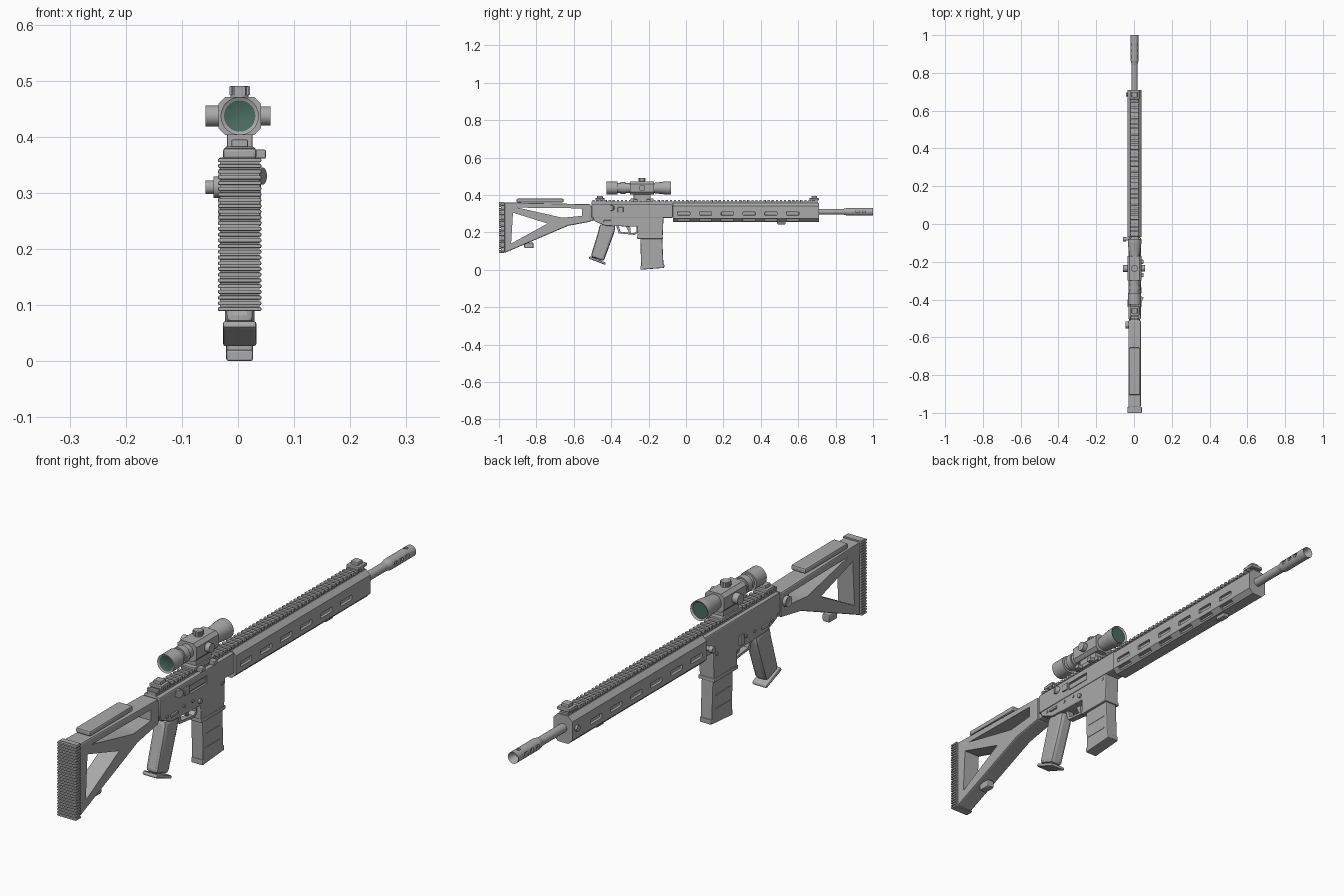
import bpy, bmesh, math
from mathutils import Matrix, Vector

if "Cube" in bpy.data.objects:
    bpy.data.objects.remove(bpy.data.objects["Cube"])


def material(name, *rgb):
    mat = bpy.data.materials.new(name)
    mat.use_nodes = True
    mat.diffuse_color = (*rgb, 1)
    mat.node_tree.nodes["Principled BSDF"].inputs["Base Color"].default_value = (*rgb, 1)
    return mat


GREY = material("matte grey", .4, .4, .4)
GREEN = material("lens green", .07, .15, .12)

# Shared directions and reference lines
OUT, BACK, UP = Vector((1, 0, 0)), Vector((0, 1, 0)), Vector((0, 0, 1))
CENTRE = OUT * .003
BORE = UP * .31
SIGHT_LINE = UP * .437
TURRET = SIGHT_LINE - BACK * .235
BODY = .033
SIDES = (-1, 1)


def smooth(obj):
    bpy.ops.object.select_all(action="DESELECT")
    obj.select_set(True)
    bpy.context.view_layer.objects.active = obj
    bpy.ops.object.shade_smooth_by_angle(angle=math.radians(35))


def make(name, bm, bevel=0):
    bmesh.ops.recalc_face_normals(bm, faces=bm.faces)
    bmesh.ops.translate(bm, vec=CENTRE, verts=bm.verts)
    mesh = bpy.data.meshes.new(name)
    bm.to_mesh(mesh)
    bm.free()
    mesh.materials.append(GREY)
    obj = bpy.data.objects.new(name, mesh)
    bpy.context.collection.objects.link(obj)
    smooth(obj)
    if bevel:
        mod = obj.modifiers.new("Bevel", "BEVEL")
        mod.width, mod.segments, mod.limit_method = bevel, 2, "ANGLE"
        bpy.ops.object.modifier_apply(modifier="Bevel")
        smooth(obj)
    return obj


def boxes(name, size, centres, bevel=0):
    """Equal boxes at several centres."""
    bm = bmesh.new()
    for centre in centres:
        place = Matrix.Translation(centre) @ Matrix.Diagonal((*size, 1))
        bmesh.ops.create_cube(bm, size=1, matrix=place)
    return make(name, bm, bevel)


def bar(name, size, centre, chamfer):
    """A box with its lengthwise edges chamfered."""
    bm = bmesh.new()
    bmesh.ops.create_cube(bm, size=1, matrix=Matrix.Translation(centre) @ Matrix.Diagonal((*size, 1)))
    long_edges = [e for e in bm.edges if abs((e.verts[0].co - e.verts[1].co).y) > size[1] / 2]
    bmesh.ops.bevel(bm, geom=long_edges, offset=chamfer, segments=1, affect="EDGES")
    return make(name, bm)


def plate(name, half, outline, bevel=0):
    """A side outline of (y, z) points given thickness across the body."""
    bm = bmesh.new()
    face = bm.faces.new([bm.verts.new((-half, *point)) for point in outline])
    grown = bmesh.ops.extrude_face_region(bm, geom=[face])["geom"]
    moved = [v for v in grown if isinstance(v, bmesh.types.BMVert)]
    bmesh.ops.translate(bm, vec=OUT * half * 2, verts=moved)
    return make(name, bm, bevel)


def tube(name, base, direction, length, start, end=None, rim=0, depth=0, lens=False):
    """A cylinder or cone; rim and depth sink its far end, which may hold a lens."""
    bm = bmesh.new()
    turn = direction.to_track_quat("Z", "Y").to_matrix().to_4x4()
    place = Matrix.Translation(base + direction * length / 2) @ turn
    bmesh.ops.create_cone(bm, cap_ends=True, segments=28, radius1=start,
                          radius2=end or start, depth=length, matrix=place)
    if rim:
        bm.normal_update()
        cap = max(bm.faces, key=lambda f: f.normal.dot(direction))
        bmesh.ops.inset_individual(bm, faces=[cap], thickness=rim, depth=-depth)
        cap.material_index = int(lens)
    obj = make(name, bm)
    if lens:
        obj.data.materials.append(GREEN)
    return obj


def cut(obj, cutter):
    smooth(obj)
    mod = obj.modifiers.new("Cut", "BOOLEAN")
    mod.operation, mod.object, mod.solver = "DIFFERENCE", cutter, "EXACT"
    bpy.ops.object.modifier_apply(modifier="Cut")
    bpy.data.objects.remove(cutter)
    smooth(obj)


def row(start, step, count):
    return [start + step * i for i in range(count)]


# Butt pad with horizontal ribs
boxes("butt_pad", (.07, .02, .27), [(0, -.98, .228)])
boxes("butt_ribs", (.077, .03, .007), [(0, -.985, z) for z in row(.093, .0102, 27)], .002)

# Skeleton stock with two openings
stock = plate("stock", BODY, [(-.97, .36), (-.51, .35), (-.51, .257), (-.63, .235), (-.97, .09)], .006)
cut(stock, plate("lower_opening", .1, [(-.925, .305), (-.74, .247), (-.935, .14)]))
cut(stock, plate("upper_opening", .1, [(-.9, .332), (-.555, .328), (-.555, .288), (-.66, .278)]))
boxes("cheek_rest", (.06, .25, .02), [(0, -.78, .37)], .006)
boxes("stock_sling_loop", (.03, .05, .03), [(0, -.84, .13)], .006)
tube("stock_hinge_button", BORE - BACK * .535, -OUT, .047, .019, rim=.005, depth=.003)
boxes("stock_hinge", (.05, .03, .08), [(0, -.51, .3)], .004)

# Upper receiver with ejection port
upper = boxes("upper_receiver", (BODY * 2, .435, .075), [(0, -.2875, .315)], .005)
cut(upper, boxes("ejection_port", (.02, .1, .03), [(.035, -.28, .315)]))
boxes("bolt", (.01, .1, .02), [(.024, -.28, .315)])
boxes("shell_deflector", (.01, .03, .03), [(BODY, -.35, .32)], .004)
tube("forward_assist", Vector((.015, -.39, .33)), (OUT * 2 - BACK).normalized(), .03, .015)

# Lower receiver and its controls
plate("lower_receiver", .03, [(-.5, .285), (-.12, .285), (-.125, .17), (-.26, .17),
                              (-.26, .23), (-.43, .235), (-.49, .26)], .004)
boxes("magazine_well_lip", (BODY * 2, .14, .014), [(0, -.192, .172)], .003)
boxes("selector_levers", (.008, .04, .01), [(BODY * side, -.42, .26) for side in SIDES], .002)
boxes("bolt_catch", (.01, .02, .04), [(-BODY, -.28, .265)], .002)
for y in (-.46, -.36, -.31, -.14):
    tube("receiver_pin", Vector((-BODY, y, .265)), OUT, BODY * 2, .006)
tube("magazine_release", Vector((0, -.27, .25)), OUT, .037, .009)

# Charging handle
handle = BORE - BACK * .08
tube("charging_handle", handle, -OUT, .05, .008)
tube("charging_knob", handle - OUT * .045, -OUT, .016, .012)

# Trigger and guard
guard_loop = plate("trigger_guard", .012, [(-.375, .24), (-.36, .195), (-.275, .186), (-.255, .2), (-.255, .24)])
cut(guard_loop, plate("guard_opening", .1, [(-.365, .25), (-.35, .203), (-.28, .195), (-.265, .205), (-.265, .25)]))
plate("trigger", .005, [(-.325, .24), (-.3, .24), (-.295, .2), (-.305, .2), (-.315, .22)])

# Pistol grip with flared base
plate("grip", .026, [(-.46, .245), (-.375, .235), (-.385, .195), (-.44, .045), (-.51, .07), (-.47, .2)], .013)
plate("grip_base", .03, [(-.52, .06), (-.43, .025), (-.43, .038), (-.515, .073)], .005)

# Magazine
plate("magazine", .024, [(-.246, .24), (-.13, .24), (-.12, .015), (-.24, .01)], .005)
plate("magazine_base", .024, [(-.244, .02), (-.116, .028), (-.116, .01), (-.244, 0)], .004)
boxes("magazine_ribs", (.051, .09, .004), [(0, -.186, z) for z in (.06, .11)])

# Handguard with slots along its sides and lower edges
guard = bar("handguard", (.076, .78, .102), (0, .32, .307), .017)
stations = row(-.012, .1165, 6)
cut(guard, boxes("side_slots", (.02, .066, .018), [(.038 * s, y, .3) for y in stations for s in SIDES], .003))
cut(guard, boxes("lower_slots", (.02, .066, .01), [(BODY * s, y, .266) for y in stations for s in SIDES]))
boxes("handguard_sling_stud", (.024, .045, .018), [(0, .51, .252)], .004)
tube("handguard_button", BORE + BACK * .685, -OUT, .046, .011)

# Toothed top rail
boxes("top_rail", (.036, 1.21, .014), [(0, .1, .358)])
boxes("rail_teeth", (.046, .012, .012), [(0, y, .367) for y in row(-.495, .0218, 55)], .0015)

# Folded sights
for name, y in (("front_sight", .685), ("rear_sight", -.46)):
    boxes(name + "_base", (.05, .05, .012), [(0, y, .377)], .003)
    boxes(name, (.03, .03, .02), [(0, y, .385)], .003)

# Barrel and ported muzzle brake
tube("barrel", BORE + BACK * .6, BACK, .3, .016)
tube("brake_collar", BORE + BACK * .845, BACK, .02, .016, .021)
brake = tube("muzzle_brake", BORE + BACK * .865, BACK, .135, .021, rim=.012, depth=.03)
cut(brake, boxes("brake_ports", (.016, .017, .014), [(.02 * s, y, .312) for y in row(.885, BODY, 3) for s in SIDES]))
cut(brake, boxes("top_port", (.014, .012, .012), [(0, .97, .33)]))

# Scope tube with a lens at each end
eye, waist, bell = (SIGHT_LINE - BACK * d for d in (.365, .37, .165))
tube("scope_eyepiece", eye, -BACK, .06, .034, rim=.006, depth=.004, lens=True)
tube("scope_main_tube", waist, BACK, .2, .026)
tube("scope_focus_ring", waist + BACK * .02, BACK, .026, .031)
tube("scope_objective", bell - BACK * .01, BACK, .075, .027, .036)
tube("scope_objective_rim", bell + BACK * .065, BACK, .02, .036, rim=.006, depth=.006, lens=True)

# Scope body, turrets and mount
bar("scope_body", (.076, .13, .068), TURRET, .012)
tube("side_turret", TURRET, -OUT, .061, .019)
tube("opposite_turret", TURRET, OUT, .055, .017)
tube("top_turret", TURRET, UP, .053, .016)
knurls = [TURRET + UP * .045 + Matrix.Rotation(math.tau * i / 12, 3, "Z") @ OUT * .016 for i in range(12)]
boxes("top_turret_knurls", (.004, .004, .015), knurls)
boxes("scope_mount", (.046, .09, .04), [(0, -.235, .392)], .003)
boxes("mount_base", (.056, .125, .016), [(0, -.235, .373)], .003)
boxes("mount_clamps", (.022, .022, .016), [(.036, y, .369) for y in (-.27, -.2)], .003)
